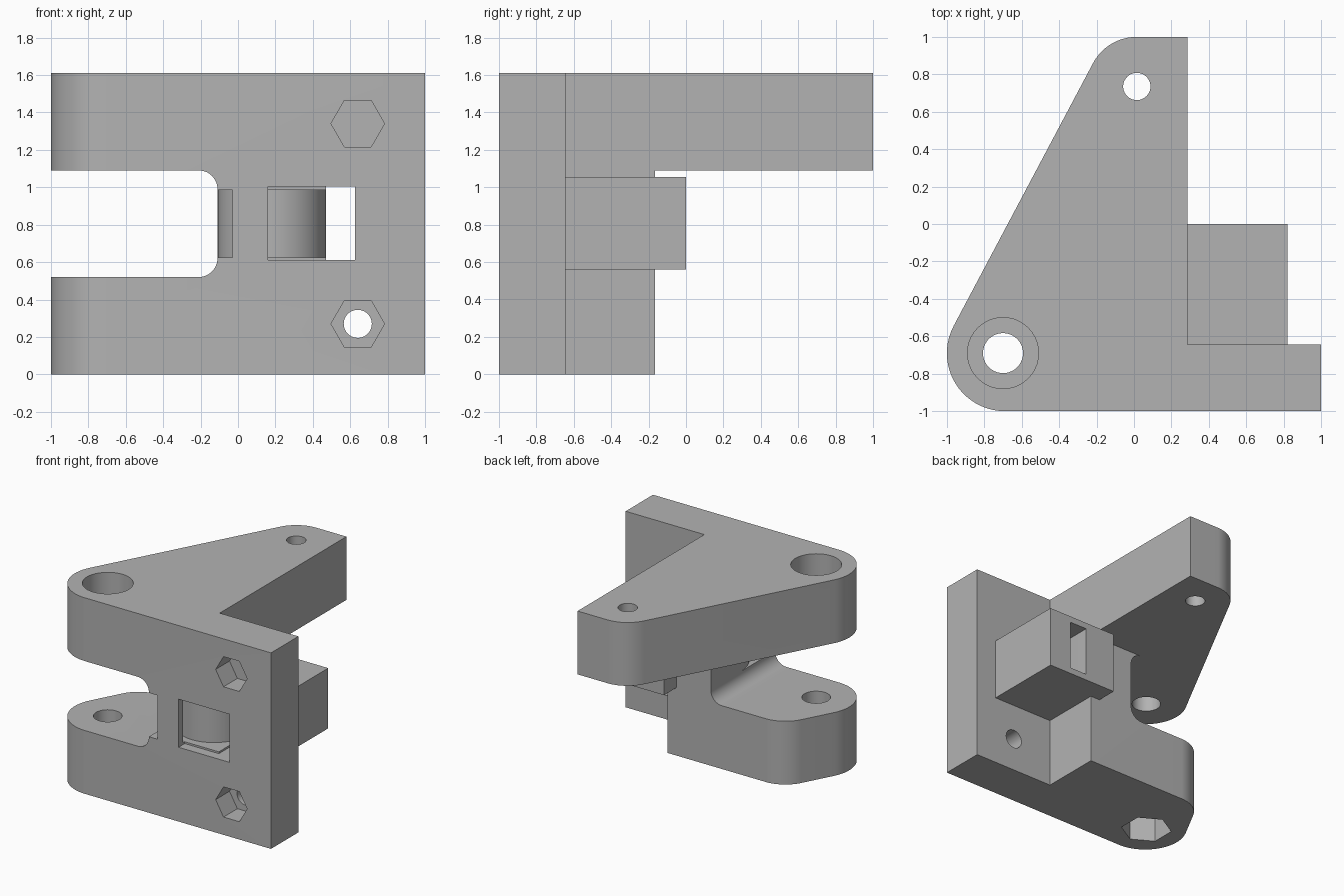
import bpy, bmesh
from math import cos, sin, pi, radians, atan2, acos, hypot
from mathutils import Matrix

cube = bpy.data.objects.get("Cube")
if cube:
    bpy.data.objects.remove(cube, do_unlink=True)

grey = bpy.data.materials.new("plain grey")
grey.use_nodes = True
grey.diffuse_color = (0.45, 0.45, 0.45, 1)
grey.node_tree.nodes["Principled BSDF"].inputs["Base Color"].default_value = (0.45, 0.45, 0.45, 1)


def arc(cx, cy, r, a0, a1, n=20):
    """Points on an arc, angles in radians."""
    return [(cx + r * cos(a0 + (a1 - a0) * i / n), cy + r * sin(a0 + (a1 - a0) * i / n))
            for i in range(n + 1)]


def prism(name, outline, lo, hi, axis="Z"):
    """Extrude an outline along z, or an (x, z) outline along y."""
    bm = bmesh.new()
    face = bm.faces.new([bm.verts.new((p[0], p[1], lo)) for p in outline])
    new = bmesh.ops.extrude_face_region(bm, geom=[face])["geom"]
    bmesh.ops.translate(bm, vec=(0, 0, hi - lo), verts=[v for v in new if isinstance(v, bmesh.types.BMVert)])
    if axis == "Y":
        bm.transform(Matrix(((1, 0, 0, 0), (0, 0, 1, 0), (0, 1, 0, 0), (0, 0, 0, 1))))
    bmesh.ops.recalc_face_normals(bm, faces=bm.faces)
    mesh = bpy.data.meshes.new(name)
    bm.to_mesh(mesh)
    bm.free()
    mesh.materials.append(grey)
    ob = bpy.data.objects.new(name, mesh)
    bpy.context.collection.objects.link(ob)
    return ob


def rect(x0, x1, y0, y1):
    return [(x0, y0), (x1, y0), (x1, y1), (x0, y1)]


def ring(cx, cy, r, sides=40, turn=0.0):
    return arc(cx, cy, r, turn, turn + 2 * pi, sides)[:-1]


def combine(target, tool, operation="DIFFERENCE"):
    tool.hide_render = True
    mod = target.modifiers.new(operation.title(), "BOOLEAN")
    mod.operation, mod.object, mod.solver = operation, tool, "EXACT"
    bpy.context.view_layer.objects.active = target
    bpy.ops.object.modifier_apply(modifier=mod.name)
    bpy.data.objects.remove(tool, do_unlink=True)


# Plan outline: two rounded ends joined by their common tangent, plus the plate
px, py, pr = -0.69, -0.69, 0.31
tx, ty, tr = 0.015, 0.735, 0.265
reach = hypot(tx - px, ty - py)
slant = atan2(ty - py, tx - px) + acos((pr - tr) / reach)
plate_y, inner_x, height = -0.645, 0.285, 1.61
outline = (arc(px, py, pr, 1.5 * pi, slant) + arc(tx, ty, tr, slant, pi / 2)
           + [(inner_x, 1), (inner_x, plate_y), (1, plate_y), (1, -1)])
body = prism("hinge_bracket", outline, 0, height)

# Shorten everything under the upper arm, with a rounded back corner
back, fr = -0.165, 0.26
edge = px * cos(slant) + py * sin(slant) + pr
fy = back - fr
fx = (edge - fr - fy * sin(slant)) / cos(slant)
corner = arc(fx, fy, fr, pi / 2, slant)
far = (fx + 0.7 * cos(slant), fy + 0.7 * sin(slant))
combine(body, prism("back_cut", [(0.6, back)] + corner + [far, (-1.2, 1.2), (0.6, 1.2)], -0.1, 1.09))

# Gap between the two arms, with filleted inner corners
z0, z1, gx, gr = 0.52, 1.09, -0.11, 0.1
gap = ([(-1.2, z0)] + arc(gx - gr, z0 + gr, gr, -pi / 2, 0, 12)
       + arc(gx - gr, z1 - gr, gr, 0, pi / 2, 12) + [(-1.2, z1)])
combine(body, prism("arm_gap", gap, -1.2, 1.2, "Y"))

# Guide block behind the plate
combine(body, prism("guide_block", rect(0.2, 0.82, -0.8, 0), 0.56, 1.055), "UNION")

# Strap channel: front window, straight slot, and passage round a curved post
s0, s1 = 0.47, 0.625
combine(body, prism("strap_slot", rect(s0, s1, -1.1, 0.1), 0.61, 1.005))
combine(body, prism("window", rect(0.16, s1 - 0.05, -1.1, -0.92), 0.61, 1.005))
post = arc(0.182, -0.57, 0.29, pi, 2 * pi, 28)
passage = [(-0.25, -0.57)] + post + [(0.55, -0.57), (0.55, -0.94), (-0.25, -0.94)]
combine(body, prism("passage", passage, 0.625, 0.985))
combine(body, prism("notch", rect(-0.25, -0.03, -1.1, -0.9), 0.625, 0.985))

# Plate screw holes with hexagonal nut pockets
for z in (0.27, 1.34):
    combine(body, prism("screw_hole", ring(0.64, z, 0.075), -1.1, -0.5, "Y"))
    combine(body, prism("nut_pocket", ring(0.64, z, 0.143, 6), -1.1, -0.82, "Y"))

# Pivot bore with top counterbore and bottom nut pocket, and the arm tip hole
combine(body, prism("pivot_bore", ring(-0.7, py, 0.107), -0.1, 1.8))
combine(body, prism("counterbore", ring(-0.7, py, 0.19), 1.33, 1.8))
combine(body, prism("pivot_nut", ring(-0.7, py, 0.19, 6, pi / 6), -0.1, 0.2))
combine(body, prism("tip_hole", ring(tx, ty, 0.073), 0.9, 1.8))

# Smooth the curves, keep the edges crisp
bpy.ops.object.select_all(action="DESELECT")
body.select_set(True)
bpy.context.view_layer.objects.active = body
bpy.ops.object.shade_smooth_by_angle(angle=radians(25))
